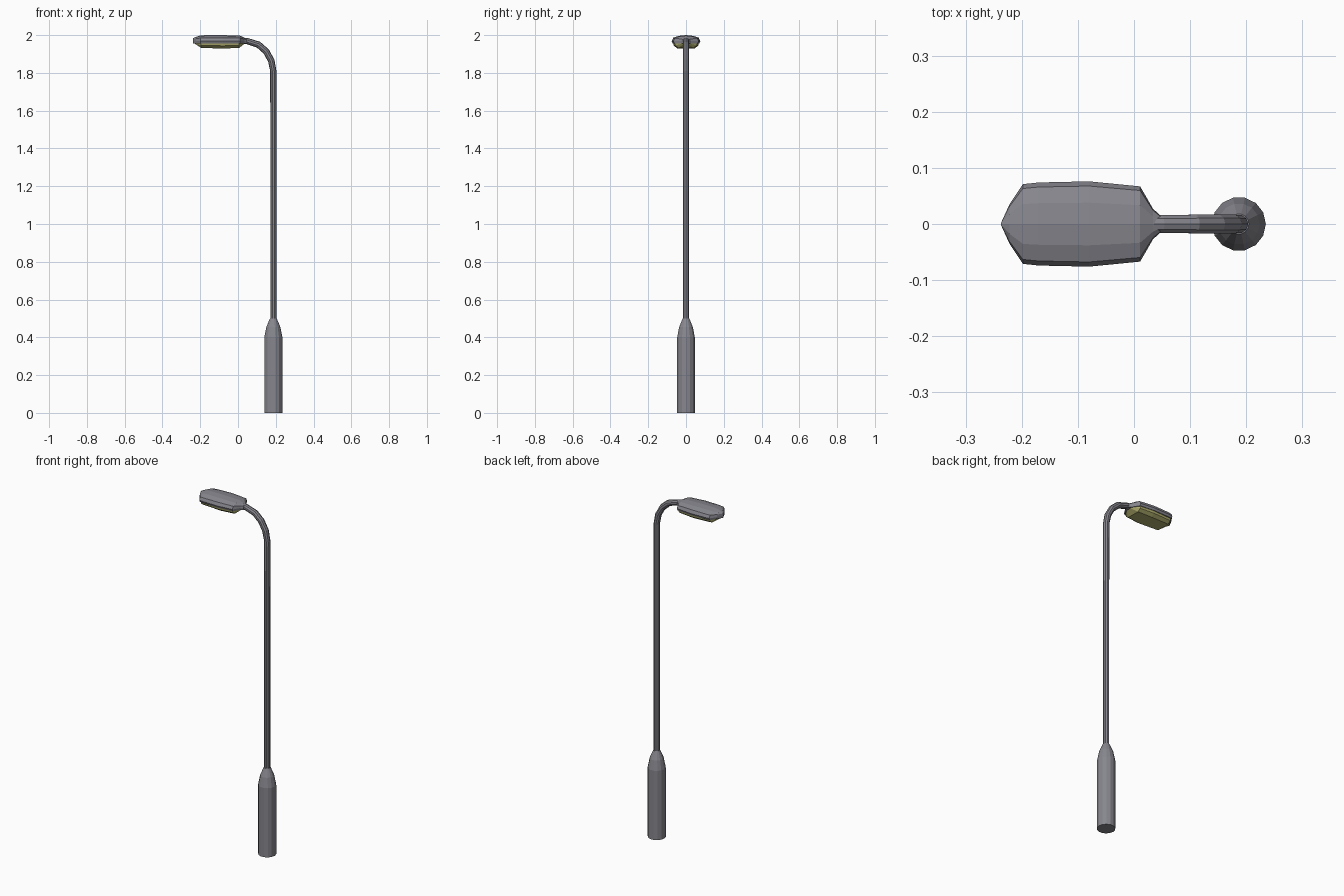
import bpy, bmesh, math
from mathutils import Vector

if "Cube" in bpy.data.objects:
    bpy.data.objects.remove(bpy.data.objects["Cube"])


def loft(name, rings, colour=None):
    """Bridge matching rings of points and cap both ends."""
    bm = bmesh.new()
    loops = [[bm.verts.new(p) for p in ring] for ring in rings]
    n = len(loops[0])
    for a, b in zip(loops, loops[1:]):
        for i in range(n):
            j = (i + 1) % n
            bm.faces.new((a[i], a[j], b[j], b[i]))
    bm.faces.new(loops[0])
    bm.faces.new(loops[-1])
    bmesh.ops.remove_doubles(bm, verts=bm.verts, dist=0.0001)
    bmesh.ops.recalc_face_normals(bm, faces=bm.faces)
    mesh = bpy.data.meshes.new(name)
    bm.to_mesh(mesh)
    bm.free()
    obj = bpy.data.objects.new(name, mesh)
    bpy.context.collection.objects.link(obj)
    if colour:
        mat = bpy.data.materials.new(name)
        mat.diffuse_color = colour
        mat.use_nodes = True
        mat.node_tree.nodes["Principled BSDF"].inputs["Base Color"].default_value = mat.diffuse_color
        mesh.materials.append(mat)
    return obj


def tube(name, path, sides=12):
    """Sweep a round section along (x, z, radius) points in the y = 0 plane."""
    pts = [Vector((x, 0, z)) for x, z, r in path]
    rings = []
    for i, (x, z, r) in enumerate(path):
        t = (pts[min(i + 1, len(pts) - 1)] - pts[max(i - 1, 0)]).normalized()
        side = Vector((0, 1, 0)).cross(t)
        rings.append([pts[i] + r * (side * math.cos(a) + Vector((0, 1, 0)) * math.sin(a))
                      for a in (2 * math.pi * k / sides for k in range(sides))])
    return loft(name, rings, GREY)


def mirrored(x, half):
    """Cross-section from half-profile (y, z) points, mirrored across y = 0."""
    return [(x, y, z) for y, z in half] + [(x, -y, z) for y, z in reversed(half)
                                           if y > 0]


GREY = (0.24, 0.24, 0.27, 1)
PX = 0.187

# Stout base sleeve with tapered shoulder
tube("base_sleeve", [(PX, 0, .048), (PX, .40, .048), (PX, .455, .037), (PX, .50, .018)], 14)

# Slim pole with curved arm
tube("pole_and_arm", [(PX, .49, .016), (PX, 1.45, .016), (PX, 1.81, .0165),
                      (.176, 1.865, .0175), (.149, 1.914, .0175), (.109, 1.949, .0175),
                      (.05, 1.968, .0165), (.035, 1.969, .0165)], 10)

# Lamp housing: stations of x, half width, ridge height, shoulder height
stations = [(-.237, .002, 1.984, 1.980), (-.222, .035, 1.991, 1.982),
            (-.198, .071, 1.998, 1.984), (-.17, .074, 2.0, 1.985),
            (-.08, .076, 2.0, 1.986), (.011, .067, 1.997, 1.984),
            (.034, .027, 1.986, 1.979), (.053, .010, 1.979, 1.975)]
loft("lamp_housing", [mirrored(x, [(0, top), (w * .5, top - (top - sh) * .28),
                                   (w * .89, sh), (w, 1.968), (w * .93, 1.956)])
                      for x, w, top, sh in stations], GREY)

# Yellowish lens below the housing
lens = [(-.228, .012, 1.954), (-.195, .062, 1.932), (-.08, .068, 1.929),
        (.006, .060, 1.932), (.034, .018, 1.954)]
loft("lamp_lens", [mirrored(x, [(0, 1.962), (w, 1.960), (w * .95, (1.958 + z) / 2),
                                (w * .66, z), (0, z)])
                   for x, w, z in lens], (.42, .41, .15, 1))
